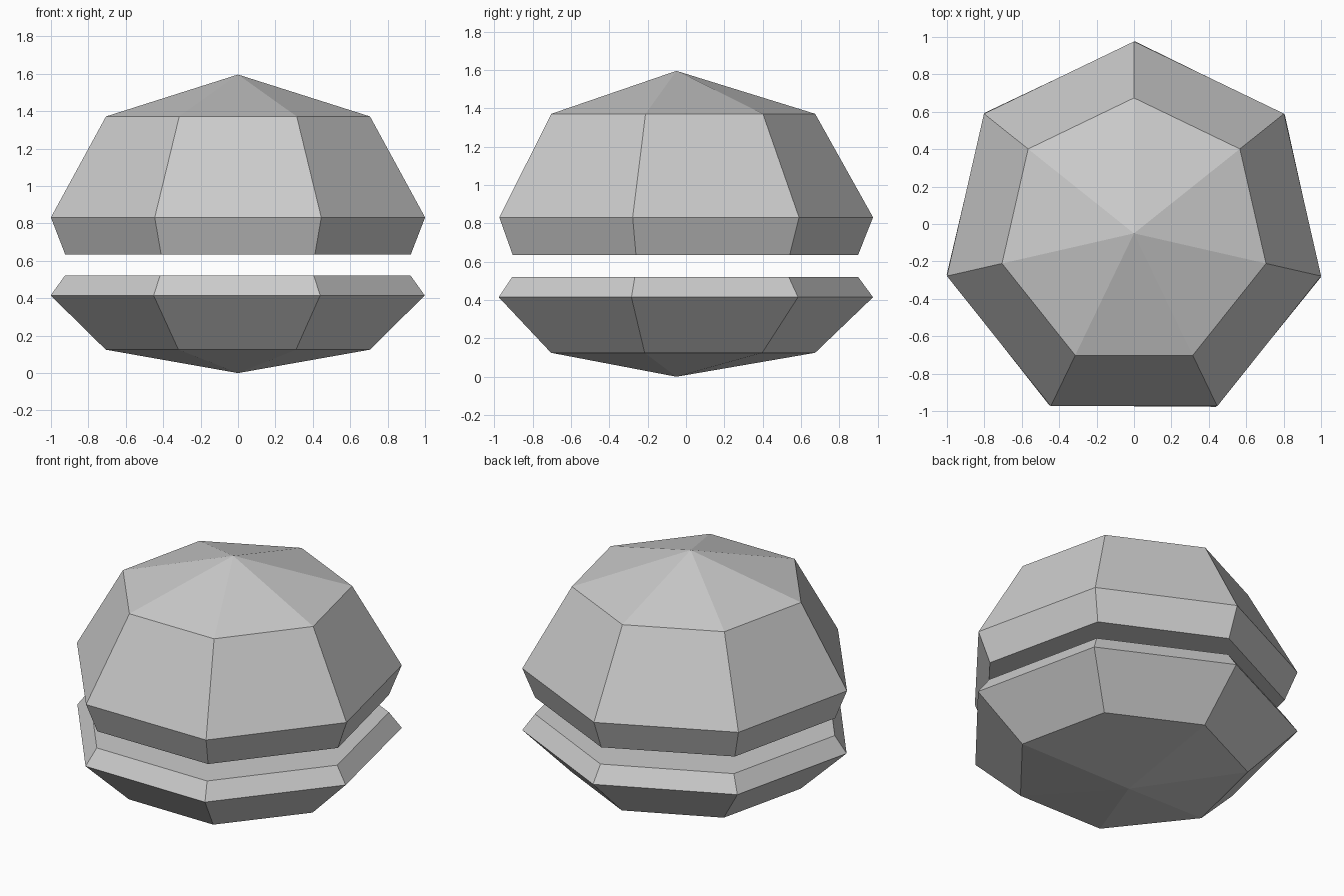
import bpy, bmesh
from math import sin, cos, pi

if "Cube" in bpy.data.objects:
    bpy.data.objects.remove(bpy.data.objects["Cube"])

SIDES = 7
CENTRE_Y = -0.05


def bun(name, profile, apex_z, turn=0.0):
    """Stack seven-sided rings (radius, z), flat cap on the first, point on the last."""
    bm = bmesh.new()
    rings = []
    for r, z in profile:
        ring = []
        for i in range(SIDES):
            a = pi / 2 + turn + 2 * pi * i / SIDES
            ring.append(bm.verts.new((r * cos(a), r * sin(a) + CENTRE_Y, z)))
        rings.append(ring)
    apex = bm.verts.new((0, CENTRE_Y, apex_z))
    bm.faces.new(rings[0])
    for i in range(SIDES):
        j = (i + 1) % SIDES
        for a, b in zip(rings, rings[1:]):
            bm.faces.new((a[i], a[j], b[j], b[i]))
        bm.faces.new((rings[-1][i], rings[-1][j], apex))
    bmesh.ops.recalc_face_normals(bm, faces=bm.faces)
    mesh = bpy.data.meshes.new(name)
    bm.to_mesh(mesh)
    bm.free()
    obj = bpy.data.objects.new(name, mesh)
    bpy.context.collection.objects.link(obj)
    return obj


# Domed upper half
bun("top_bun", [(0.948, 0.635), (1.026, 0.832), (0.724, 1.372)], 1.596)

# Shallow lower half, turned very slightly
bun("bottom_bun", [(0.948, 0.521), (1.026, 0.415), (0.724, 0.125)], 0.0, turn=-0.0065)
